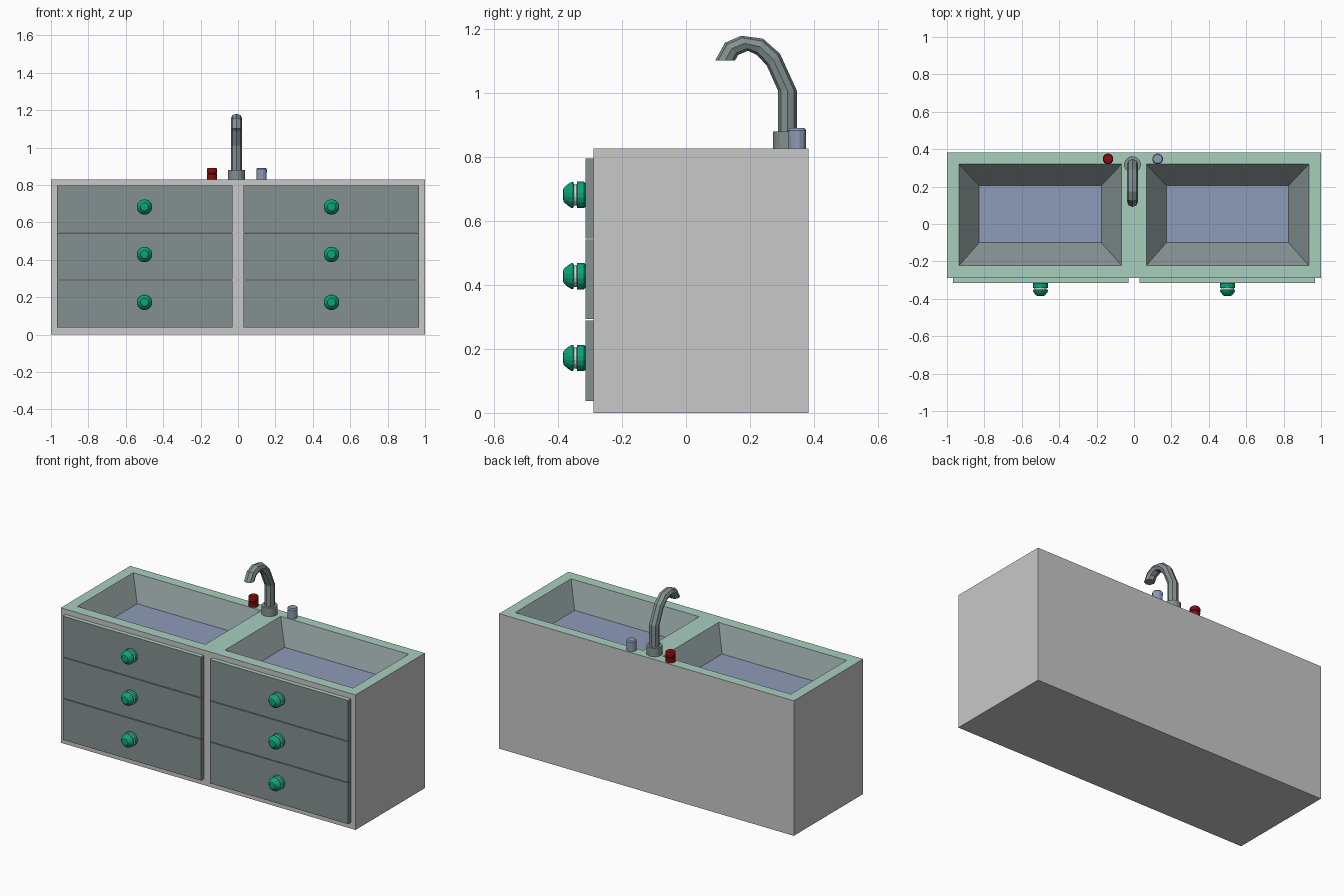
import bpy, bmesh, math
from mathutils import Vector

if "Cube" in bpy.data.objects:
    bpy.data.objects.remove(bpy.data.objects["Cube"])


def mat(name, r, g, b):
    m = bpy.data.materials.new(name)
    m.diffuse_color = (r, g, b, 1)
    m.use_nodes = True
    m.node_tree.nodes["Principled BSDF"].inputs["Base Color"].default_value = m.diffuse_color
    return m


BODY = mat("cabinet grey", 0.58, 0.58, 0.58)
SLATE = mat("slate grey", 0.23, 0.28, 0.28)
MINT = mat("mint counter", 0.39, 0.62, 0.51)
BLUE = mat("pale blue", 0.27, 0.33, 0.49)
RED = mat("hot red", 0.25, 0.004, 0.004)
GREEN = mat("knob green", 0.004, 0.36, 0.19)
PALE = mat("knob pale", 0.60, 0.75, 0.68)


def finish(name, bm, mats, recalc=True):
    if recalc:
        bmesh.ops.recalc_face_normals(bm, faces=bm.faces[:])
    me = bpy.data.meshes.new(name)
    bm.to_mesh(me)
    bm.free()
    for m in mats:
        me.materials.append(m)
    ob = bpy.data.objects.new(name, me)
    bpy.context.collection.objects.link(ob)
    return ob


def loft(name, rings, mats, slots=None):
    """Skin a list of point rings, with capped ends; slots = material per band."""
    bm = bmesh.new()
    rows = [[bm.verts.new(p) for p in r] for r in rings]
    n = len(rows[0])
    for k, (a, b) in enumerate(zip(rows, rows[1:])):
        for i in range(n):
            f = bm.faces.new((a[i], a[(i + 1) % n], b[(i + 1) % n], b[i]))
            f.material_index = slots[k] if slots else 0
    bm.faces.new(rows[0])
    bm.faces.new(rows[-1])
    return finish(name, bm, mats)


def turned(name, centre, profile, mats, axis="Z", n=16, slots=None):
    """Turned part; profile is (radius, distance along axis)."""
    c = Vector(centre)
    rings = []
    for r, d in profile:
        ring = []
        for i in range(n):
            t = math.tau * (i + 0.5) / n
            u, v = r * math.cos(t), r * math.sin(t)
            ring.append(c + (Vector((u, v, d)) if axis == "Z" else Vector((u, -d, v))))
        rings.append(ring)
    return loft(name, rings, mats, slots)


TOP, FLOOR = 0.828, 0.71
Y0, Y1 = -0.289, 0.383

# Cabinet with counter top and two tapered basins
bm = bmesh.new()
xs = [-1, -0.935, -0.066, 0.066, 0.935, 1]
ys = [Y0, -0.222, 0.32, Y1]
g = [[bm.verts.new((x, y, TOP)) for y in ys] for x in xs]
for i in range(5):
    for j in range(3):
        quad = [g[i][j], g[i + 1][j], g[i + 1][j + 1], g[i][j + 1]]
        if j == 1 and i in (1, 3):
            low = [bm.verts.new((x, y, FLOOR)) for x, y in (
                (xs[i] + 0.107, -0.10), (xs[i + 1] - 0.109, -0.10),
                (xs[i + 1] - 0.109, 0.205), (xs[i] + 0.107, 0.205))]
            for k in range(4):
                m = (k + 1) % 4
                bm.faces.new((quad[k], quad[m], low[m], low[k])).material_index = 2
            bm.faces.new(low).material_index = 3
        else:
            bm.faces.new(quad).material_index = 1
rim = ([g[i][0] for i in range(6)] + [g[5][1], g[5][2]]
       + [g[i][3] for i in range(5, -1, -1)] + [g[0][2], g[0][1]])
base = [bm.verts.new((v.co.x, v.co.y, 0)) for v in rim]
for k in range(len(rim)):
    m = (k + 1) % len(rim)
    bm.faces.new((rim[k], rim[m], base[m], base[k]))
bm.faces.new(base)
finish("cabinet", bm, [BODY, MINT, SLATE, BLUE])

# Drawers and knobs
knob_profile = [(0.038, 0), (0.042, 0.004), (0.042, 0.026), (0.034, 0.027), (0.034, 0.035),
                (0.041, 0.038), (0.041, 0.044), (0.034, 0.055), (0.022, 0.068), (0.012, 0.070)]
knob_slots = [0, 0, 1, 1, 1, 0, 0, 0, 0]
for side, x0, x1 in (("left", -0.968, -0.03), ("right", 0.03, 0.968)):
    for row, (z0, z1, kz) in enumerate(((0.037, 0.289, 0.172), (0.293, 0.542, 0.428),
                                        (0.546, 0.796, 0.682))):
        ring = [[(x, y, z) for x, y in ((x0, Y0 - 0.026), (x1, Y0 - 0.026),
                                        (x1, Y0 + 0.005), (x0, Y0 + 0.005))] for z in (z0, z1)]
        drawer = loft(f"drawer_{side}_{row + 1}", ring, [SLATE, MINT])
        for p in drawer.data.polygons:
            if row == 2 and p.normal.z > 0.9:
                p.material_index = 1
        turned(f"knob_{side}_{row + 1}", (math.copysign(0.5, x0), Y0 - 0.026, kz),
               knob_profile, [GREEN, PALE], "Y", 16, knob_slots)

# Taps
turned("hot_tap", (-0.139, 0.348, TOP),
       [(0.028, 0), (0.029, 0.028), (0.026, 0.032), (0.029, 0.036), (0.029, 0.056), (0.024, 0.063)],
       [RED], n=12)
turned("cold_tap", (0.126, 0.348, TOP),
       [(0.028, 0), (0.029, 0.056), (0.024, 0.063)], [BLUE], n=12)

# Faucet: collar and curved octagonal spout
turned("faucet_collar", (-0.008, 0.317, TOP), [(0.045, 0), (0.045, 0.052)], [SLATE])
pairs = [((0.288, 0.83), (0.347, 0.83)), ((0.288, 1.008), (0.347, 1.008)),
         ((0.253, 1.086), (0.294, 1.124)), ((0.222, 1.12), (0.241, 1.171)),
         ((0.194, 1.133), (0.172, 1.18)), ((0.163, 1.12), (0.122, 1.158)),
         ((0.153, 1.102), (0.091, 1.102))]
rings = []
for inner, outer in pairs:
    a, b = Vector(inner), Vector(outer)
    ring = []
    for i in range(8):
        t = math.tau * i / 8
        p = (a + b) / 2 + (b - a) / 2 * math.cos(t)
        ring.append((-0.008 + 0.03 * math.sin(t), p.x, p.y))
    rings.append(ring)
loft("faucet_spout", rings, [SLATE])
